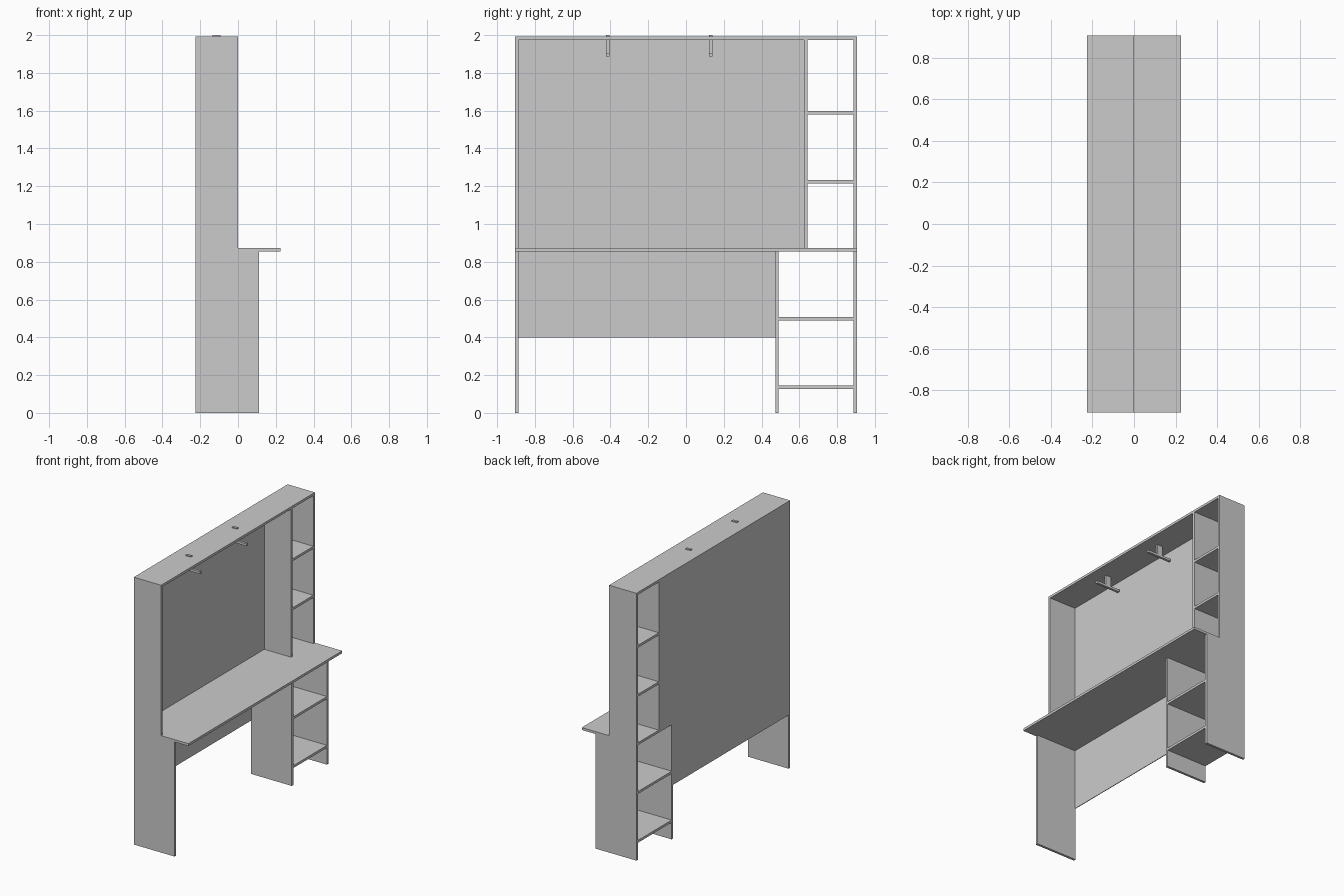
import bpy, bmesh
from mathutils import Matrix, Vector

if "Cube" in bpy.data.objects:
    bpy.data.objects.remove(bpy.data.objects["Cube"])


def box(name, x, y, z):
    """Board spanning the given (min, max) ranges."""
    lo, hi = Vector((x[0], y[0], z[0])), Vector((x[1], y[1], z[1]))
    mid = (lo + hi) / 2
    bm = bmesh.new()
    bmesh.ops.create_cube(bm, size=1, matrix=Matrix.Diagonal((*(hi - lo), 1)))
    mesh = bpy.data.meshes.new(name)
    bm.to_mesh(mesh)
    bm.free()
    ob = bpy.data.objects.new(name, mesh)
    ob.location = mid
    bpy.context.collection.objects.link(ob)
    return ob


T = 0.018                      # board thickness
W = 0.906                      # half width
BACK = -0.225
INNER = BACK + 0.005           # front face of the thin back panels
DESK_Z, TOP_Z = 0.872, 1.993
UPPER_X, LOWER_X = (INNER, 0), (INNER, 0.112)
UPPER_Z, LOWER_Z = (DESK_Z, TOP_Z - T), (0, DESK_Z - T)

# Desktop and top board
box("desktop", (BACK, 0.225), (-W, W), (DESK_Z - T, DESK_Z))
box("top_board", (BACK, 0), (-W, W), (TOP_Z - T, TOP_Z))

# Outer sides, above and below the desktop
for side, y in (("left", (-W, -W + T)), ("right", (W - T, W))):
    back = INNER if side == "left" else BACK
    box(f"upper_{side}_side", (back, 0), y, UPPER_Z)
    box(f"lower_{side}_side", (back, 0.112), y, LOWER_Z)

# Dividers beside the shelf bays
box("upper_divider", (INNER, 0.001), (0.624, 0.624 + T), UPPER_Z)
box("lower_divider", LOWER_X, (0.473, 0.473 + T), LOWER_Z)

# Back panels
box("upper_back_panel", (BACK, INNER), (-W, 0.642), UPPER_Z)
box("lower_back_panel", (BACK, INNER), (-W, 0.491), (0.40, DESK_Z - T))
box("lower_left_side_back_edge", (BACK, INNER), (-W, -W + T), (0, 0.40))
box("lower_divider_back_edge", (BACK, INNER), (0.473, 0.491), (0, 0.40))

# Shelves
for i, z in enumerate((1.215, 1.58)):
    box(f"upper_shelf_{i + 1}", (BACK, 0), (0.642, W - T), (z, z + T))
for i, z in enumerate((0.126, 0.49)):
    box(f"lower_shelf_{i + 1}", (BACK, 0.112), (0.491, W - T), (z, z + T))

# Hanging T-shaped hooks through the top board
for i, y in enumerate((-0.415, 0.13)):
    h = 0.009
    box(f"hook_stem_{i + 1}", (-0.135, -0.093), (y - h, y + h), (1.905, 2.0))
    box(f"hook_bar_{i + 1}", (-0.21, -0.015), (y - h, y + h), (1.888, 1.905))
